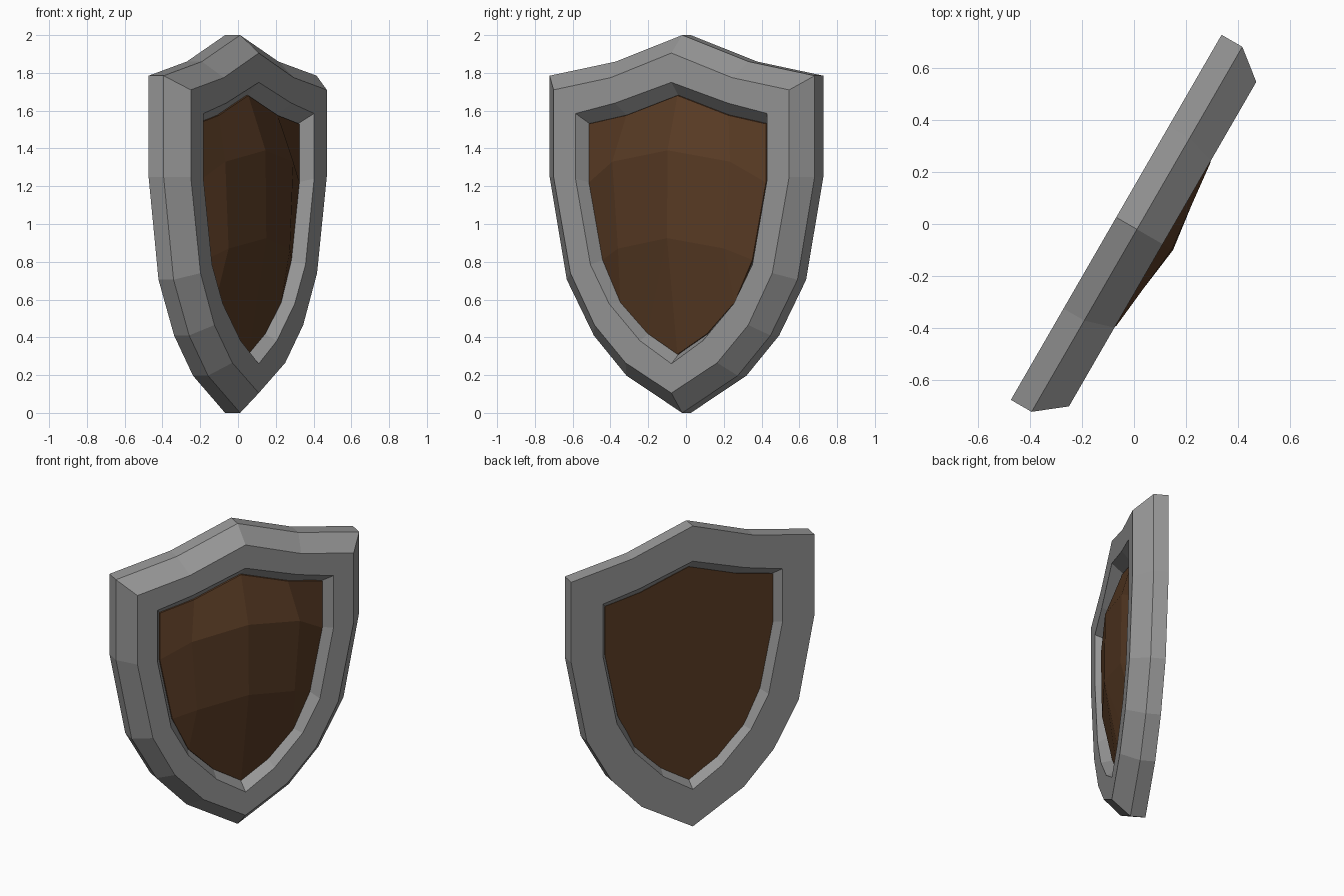
import bpy, bmesh, math
from mathutils import Matrix

if "Cube" in bpy.data.objects:
    bpy.data.objects.remove(bpy.data.objects["Cube"])

# Shield is modelled in its own plane (x across, y = -depth, z up), then turned about z
PLACE = Matrix.Rotation(math.radians(60), 4, 'Z') @ Matrix.Translation((-0.012, 0, 0))


def grow(half, s):
    """Scale an outline about the middle of the shield."""
    return [(x * s, .95 + (z - .95) * s) for x, z in half]


# Half outlines (half width, height), apex down to the tip
OUTER = [(0, 2.0), (.405, 1.86), (.81, 1.785), (.81, 1.25), (.705, .705), (.54, .41), (.34, .197), (0, 0)]
FACE = [(0, 1.905), (.37, 1.775), (.72, 1.71), (.72, 1.25), (.617, .74), (.47, .465), (.28, .265), (0, .105)]
INNER = [(0, 1.75), (.345, 1.64), (.586, 1.585), (.586, 1.24), (.495, .785), (.38, .577), (.192, .382), (0, .26)]
PANEL = [(0, 1.68), (.312, 1.575), (.541, 1.53), (.541, 1.22), (.458, .81), (.349, .585), (.182, .42), (0, .31)]
RIDGE = [(p[0] + .3 * (p[0] - i[0]), p[1] + .3 * (p[1] - i[1])) for p, i in zip(PANEL, INNER)]
BACK, FRONT = -.072, .134


def ring(bm, half, depth):
    """Full mirrored outline at one depth."""
    pts = half + [(-x, z) for x, z in half[-2:0:-1]]
    return [bm.verts.new((x, -depth, z)) for x, z in pts]


def bridge(bm, a, b):
    n = len(a)
    for i in range(n):
        j = (i + 1) % n
        bm.faces.new((a[i], a[j], b[j], b[i]))


def finish(bm, name, color):
    bmesh.ops.recalc_face_normals(bm, faces=bm.faces)
    bm.transform(PLACE)
    me = bpy.data.meshes.new(name)
    bm.to_mesh(me)
    bm.free()
    ob = bpy.data.objects.new(name, me)
    bpy.context.collection.objects.link(ob)
    mat = bpy.data.materials.new(name)
    mat.diffuse_color = color
    mat.use_nodes = True
    mat.node_tree.nodes["Principled BSDF"].inputs["Base Color"].default_value = mat.diffuse_color
    me.materials.append(mat)


# Metal frame: closed loft through the cross-section rings
bm = bmesh.new()
rings = [ring(bm, o, d) for o, d in ((OUTER, BACK), (OUTER, .02), (FACE, FRONT),
                                     (INNER, FRONT), (RIDGE, .037), (grow(INNER, 1.02), BACK))]
for k in range(len(rings)):
    bridge(bm, rings[k], rings[(k + 1) % len(rings)])
finish(bm, "shield_frame", (.305, .305, .305, 1))

# Wooden panel: flat back, short side wall, faceted domed front
bm = bmesh.new()
back = ring(bm, grow(PANEL, 1.035), -.015)
edge = ring(bm, PANEL, .07)
bridge(bm, back, edge)
bm.faces.new(back)
c1 = bm.verts.new((0, -.175, 1.39))
c2 = bm.verts.new((0, -.18, .925))
for side in (1, -1):
    b = [edge[(side * i) % len(edge)] for i in range(8)]
    s1 = bm.verts.new((side * .36, -.137, 1.33))
    s2 = bm.verts.new((side * .325, -.137, .87))
    for f in ((b[0], b[1], s1, c1), (b[1], b[2], b[3], s1), (s1, b[3], b[4], s2),
              (c1, s1, s2, c2), (s2, b[4], b[5]), (c2, s2, b[5], b[6]), (c2, b[6], b[7])):
        bm.faces.new(f)
finish(bm, "shield_panel", (.098, .043, .0175, 1))
